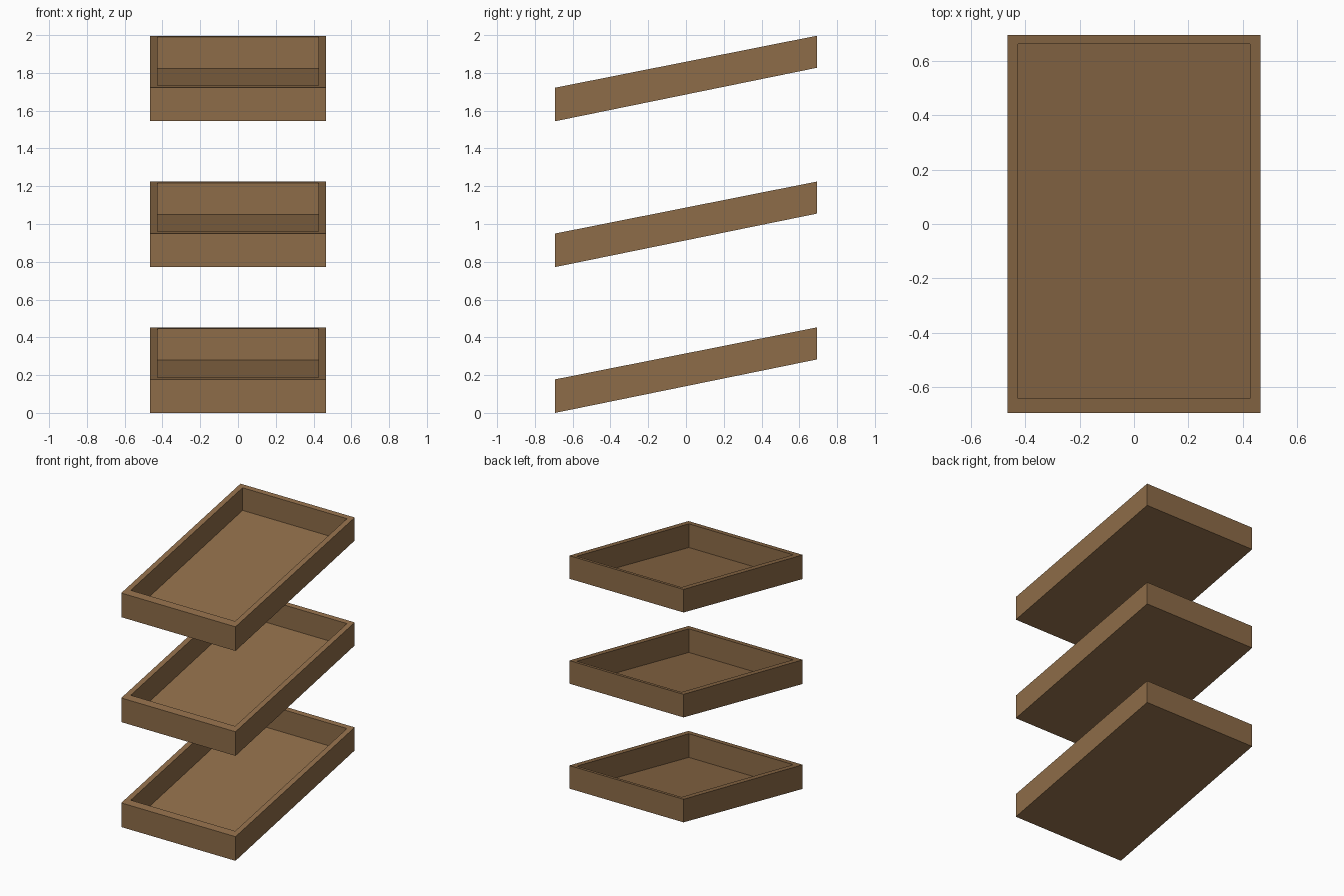
import bpy
import bmesh

if "Cube" in bpy.data.objects:
    bpy.data.objects.remove(bpy.data.objects["Cube"])

SPACING = 0.772
FLOOR = 0.003

wood = bpy.data.materials.new("brown_wood")
wood.diffuse_color = (0.27, 0.15, 0.065, 1)
wood.use_nodes = True
wood.node_tree.nodes["Principled BSDF"].inputs["Base Color"].default_value = wood.diffuse_color


def low(y):
    # sloping underside height
    return 0.144 + 0.2042 * y


def high(y):
    # sloping rim height
    return 0.3175 + 0.1985 * y


def ring(bm, x, y0, y1, height):
    corners = [(-x, y0), (x, y0), (x, y1), (-x, y1)]
    return [bm.verts.new((px, py, height(py))) for px, py in corners]


def tray(name, z):
    bm = bmesh.new()
    # outside bottom, outside rim, inside rim, inside floor
    rings = [
        ring(bm, 0.465, -0.693, 0.693, low),
        ring(bm, 0.465, -0.693, 0.693, high),
        ring(bm, 0.425, -0.64, 0.66, high),
        ring(bm, 0.425, -0.64, 0.66, lambda y: low(y) + FLOOR),
    ]
    for a, b in zip(rings, rings[1:]):
        for i in range(4):
            j = (i + 1) % 4
            bm.faces.new((a[i], a[j], b[j], b[i]))
    bm.faces.new(rings[0][::-1])
    bm.faces.new(rings[-1])
    bmesh.ops.recalc_face_normals(bm, faces=bm.faces)
    # stand the underside's front edge on the ground
    bmesh.ops.translate(bm, verts=bm.verts, vec=(0, 0, -low(-0.693)))
    mesh = bpy.data.meshes.new(name)
    bm.to_mesh(mesh)
    bm.free()
    mesh.materials.append(wood)
    obj = bpy.data.objects.new(name, mesh)
    obj.location.z = z
    bpy.context.collection.objects.link(obj)


# three sloping trays, one above the other
for k, name in enumerate(("lower_tray", "middle_tray", "upper_tray")):
    tray(name, k * SPACING)
